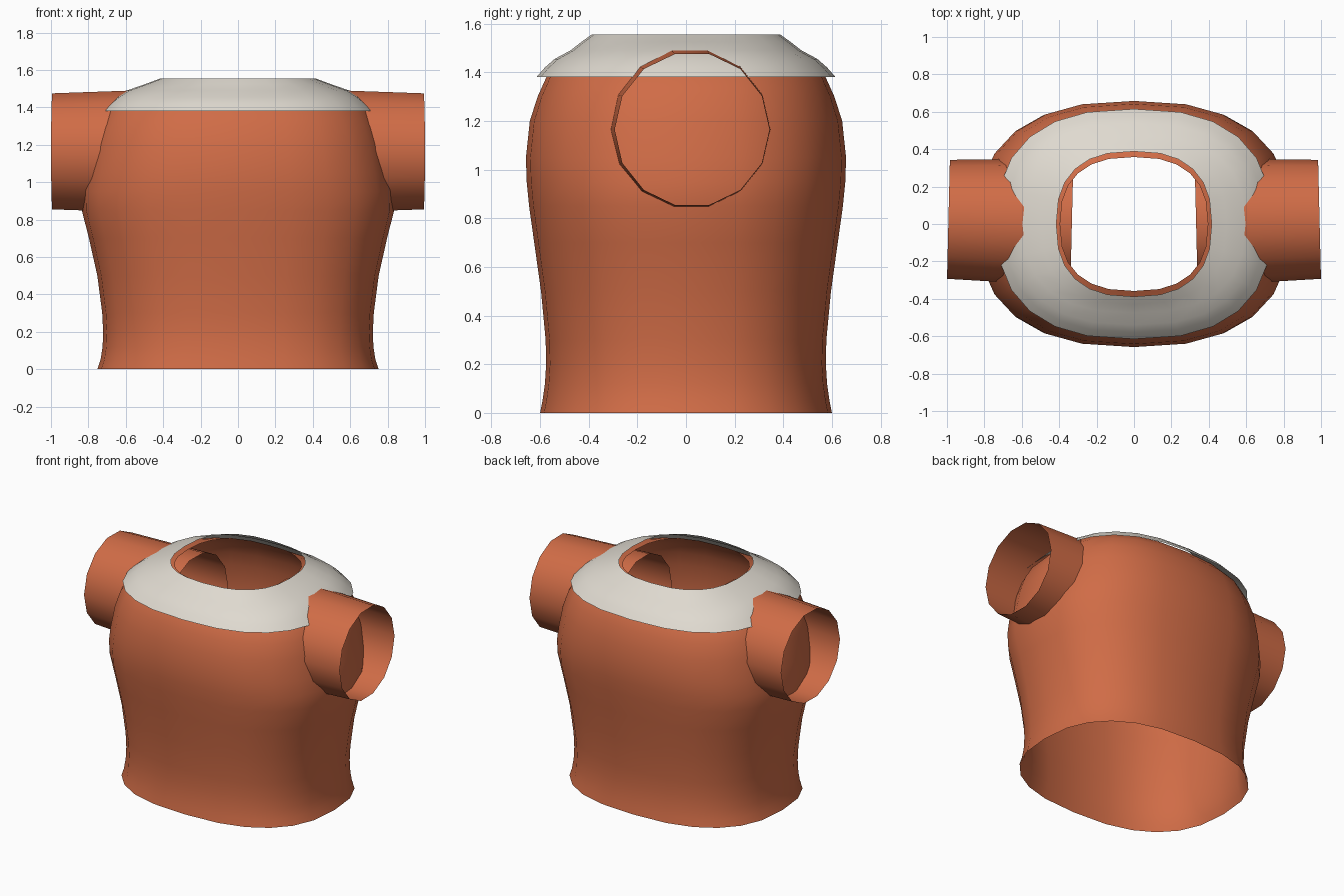
import bpy, bmesh, math
from mathutils import Vector

if "Cube" in bpy.data.objects:
    bpy.data.objects.remove(bpy.data.objects["Cube"])


def material(name, rgb):
    m = bpy.data.materials.new(name)
    m.diffuse_color = (*rgb, 1)
    m.use_nodes = True
    m.node_tree.nodes["Principled BSDF"].inputs["Base Color"].default_value = m.diffuse_color
    return m


ORANGE = material("burnt_orange", (0.63, 0.15, 0.062))
CREAM = material("warm_cream", (0.74, 0.70, 0.63))


def loft(name, rings, mat):
    """Skin a list of closed point rings into an open shell."""
    bm = bmesh.new()
    loops = [[bm.verts.new(p) for p in ring] for ring in rings]
    n = len(rings[0])
    for a, b in zip(loops, loops[1:]):
        for i in range(n):
            j = (i + 1) % n
            bm.faces.new((a[i], a[j], b[j], b[i]))
    mesh = bpy.data.meshes.new(name)
    bm.to_mesh(mesh)
    bm.free()
    mesh.materials.append(mat)
    ob = bpy.data.objects.new(name, mesh)
    bpy.context.collection.objects.link(ob)
    bpy.context.view_layer.objects.active = ob
    ob.select_set(True)
    bpy.ops.object.shade_smooth_by_angle(angle=math.radians(35))
    ob.select_set(False)
    return ob


def rounded_oval(z, rx, ry, n=24, power=0.8):
    """Slightly squared ellipse."""
    pts = []
    for i in range(n):
        a = math.tau * i / n
        c, s = math.cos(a), math.sin(a)
        pts.append((math.copysign(abs(c) ** power, c) * rx,
                    math.copysign(abs(s) ** power, s) * ry, z))
    return pts


# Torso: open at hem and neck (height, half width, half depth)
torso = [(0, .752, .60), (.05, .735, .59), (.12, .724, .58), (.2, .721, .575),
         (.3, .726, .577), (.5, .752, .596), (.7, .797, .624), (.85, .835, .645),
         (.95, .837, .655), (1.05, .82, .658), (1.2, .79, .642), (1.3, .757, .61),
         (1.38, .712, .574), (1.44, .65, .52), (1.48, .57, .455),
         (1.51, .485, .40), (1.535, .395, .358)]
loft("torso", [rounded_oval(*r) for r in torso], ORANGE)

# Shoulder yoke: cream shell lying just over the shoulders
yoke = [(1.38, .735, .615), (1.42, .695, .58), (1.455, .653, .54),
        (1.49, .595, .475), (1.525, .495, .43), (1.555, .415, .388)]
loft("shoulder_yoke", [rounded_oval(*r) for r in yoke], CREAM)


# Sleeves: open 14-sided tubes, slightly tapered and swung backwards
def sleeve_ring(side, x, y, r, n=14):
    pts = []
    for i in range(n):
        a = math.tau * i / n * side
        dy = r * math.cos(a)
        pts.append(Vector((side * (x - 0.024 * dy), y + dy, 1.165 + r * math.sin(a))))
    return pts


for side, label in ((1, "right"), (-1, "left")):
    loft(label + "_sleeve",
         [sleeve_ring(side, .332, .01, .342), sleeve_ring(side, .992, .025, .318)], ORANGE)
